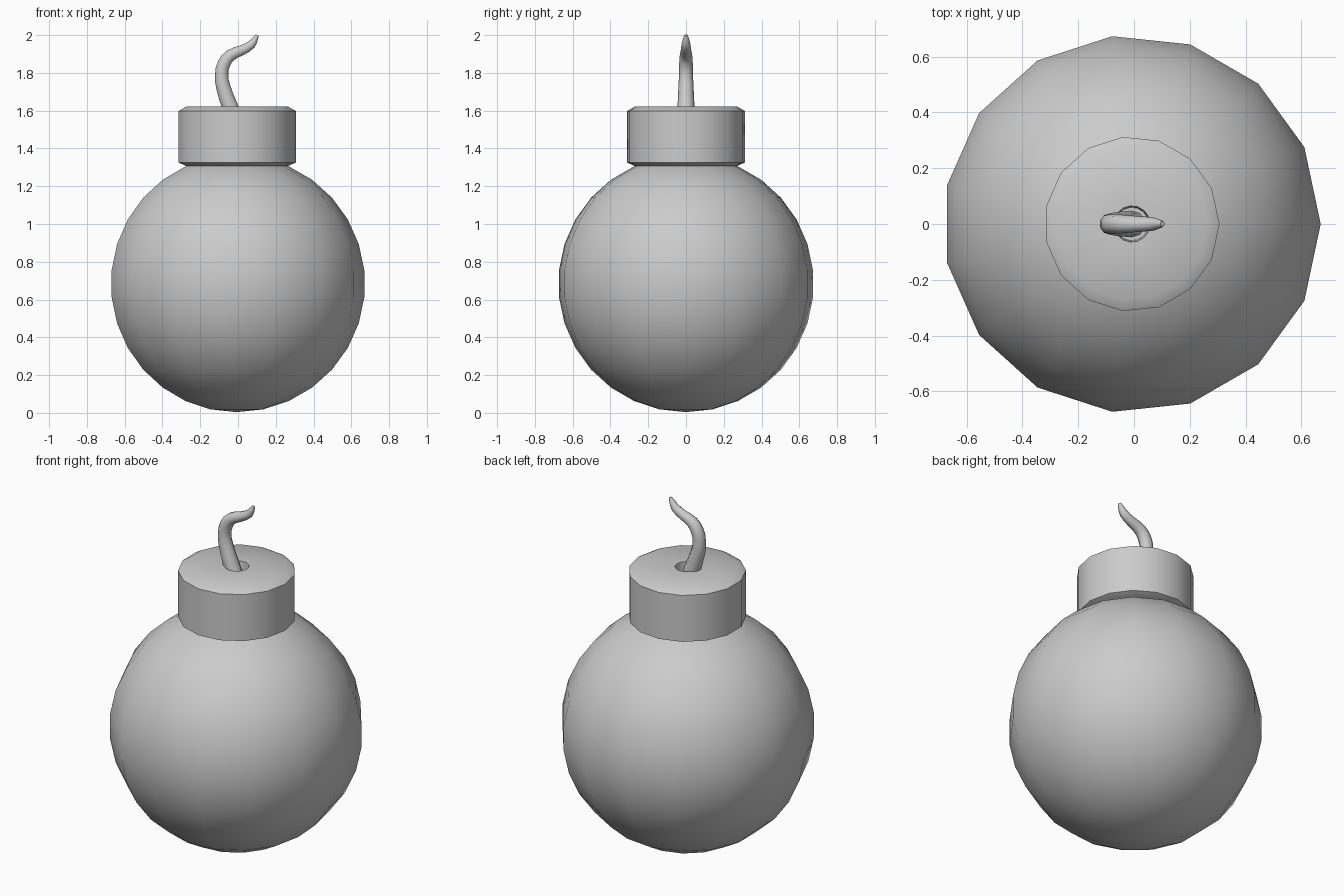
import bpy, bmesh, math

if "Cube" in bpy.data.objects:
    bpy.data.objects.remove(bpy.data.objects["Cube"])

SIDES = 15
CX = -0.0075  # odd-sided rings sit slightly off the axis when centred by bounds


def finish(obj, angle):
    bpy.ops.object.select_all(action='DESELECT')
    obj.select_set(True)
    bpy.context.view_layer.objects.active = obj
    bpy.ops.object.shade_smooth_by_angle(angle=math.radians(angle))


def lathe(name, profile, angle):
    """Revolve (radius, z) points around z, first vertex facing +x."""
    bm = bmesh.new()
    rings = []
    for r, z in profile:
        if r < 1e-5:
            rings.append([bm.verts.new((CX, 0, z))] * SIDES)
        else:
            rings.append([bm.verts.new((CX + r * math.cos(a), r * math.sin(a), z))
                          for a in (math.tau * i / SIDES for i in range(SIDES))])
    for lo, hi in zip(rings, rings[1:]):
        for i in range(SIDES):
            j = (i + 1) % SIDES
            corners = list(dict.fromkeys((lo[i], lo[j], hi[j], hi[i])))
            bm.faces.new(corners)
    bmesh.ops.recalc_face_normals(bm, faces=bm.faces)
    mesh = bpy.data.meshes.new(name)
    bm.to_mesh(mesh)
    bm.free()
    obj = bpy.data.objects.new(name, mesh)
    bpy.context.collection.objects.link(obj)
    finish(obj, angle)
    return obj


# Round body
R, C = 0.680, 0.684
lathe("body", [(R * math.sin(math.pi * k / 15), C - R * math.cos(math.pi * k / 15))
               for k in range(16)], 40)

# Cap with bevelled rims and a fuse hole
lathe("cap", [(0, 1.30), (0.275, 1.308), (0.3135, 1.325), (0.3135, 1.598),
              (0.272, 1.622), (0.065, 1.622), (0.06, 1.53), (0, 1.53)], 40)

# Tapered, curling fuse: x, z, radius
path = [(-0.005, 1.52, 0.047), (-0.042, 1.62, 0.045), (-0.078, 1.725, 0.040),
        (-0.087, 1.79, 0.037), (-0.074, 1.85, 0.036), (-0.04, 1.893, 0.033),
        (0.02, 1.92, 0.028), (0.07, 1.949, 0.024), (0.089, 1.977, 0.017),
        (0.102, 2.0, 0.009)]
curve = bpy.data.curves.new("fuse", 'CURVE')
curve.dimensions = '3D'
curve.bevel_depth = 1.0
curve.bevel_resolution = 3
curve.use_fill_caps = True
curve.resolution_u = 2
spline = curve.splines.new('BEZIER')
spline.bezier_points.add(len(path) - 1)
for p, (x, z, r) in zip(spline.bezier_points, path):
    p.co = (x, 0, z)
    p.radius = r
    p.handle_left_type = p.handle_right_type = 'AUTO'
fuse = bpy.data.objects.new("fuse", curve)
bpy.context.collection.objects.link(fuse)
bpy.ops.object.select_all(action='DESELECT')
fuse.select_set(True)
bpy.context.view_layer.objects.active = fuse
bpy.ops.object.convert(target='MESH')
finish(bpy.context.view_layer.objects.active, 50)
